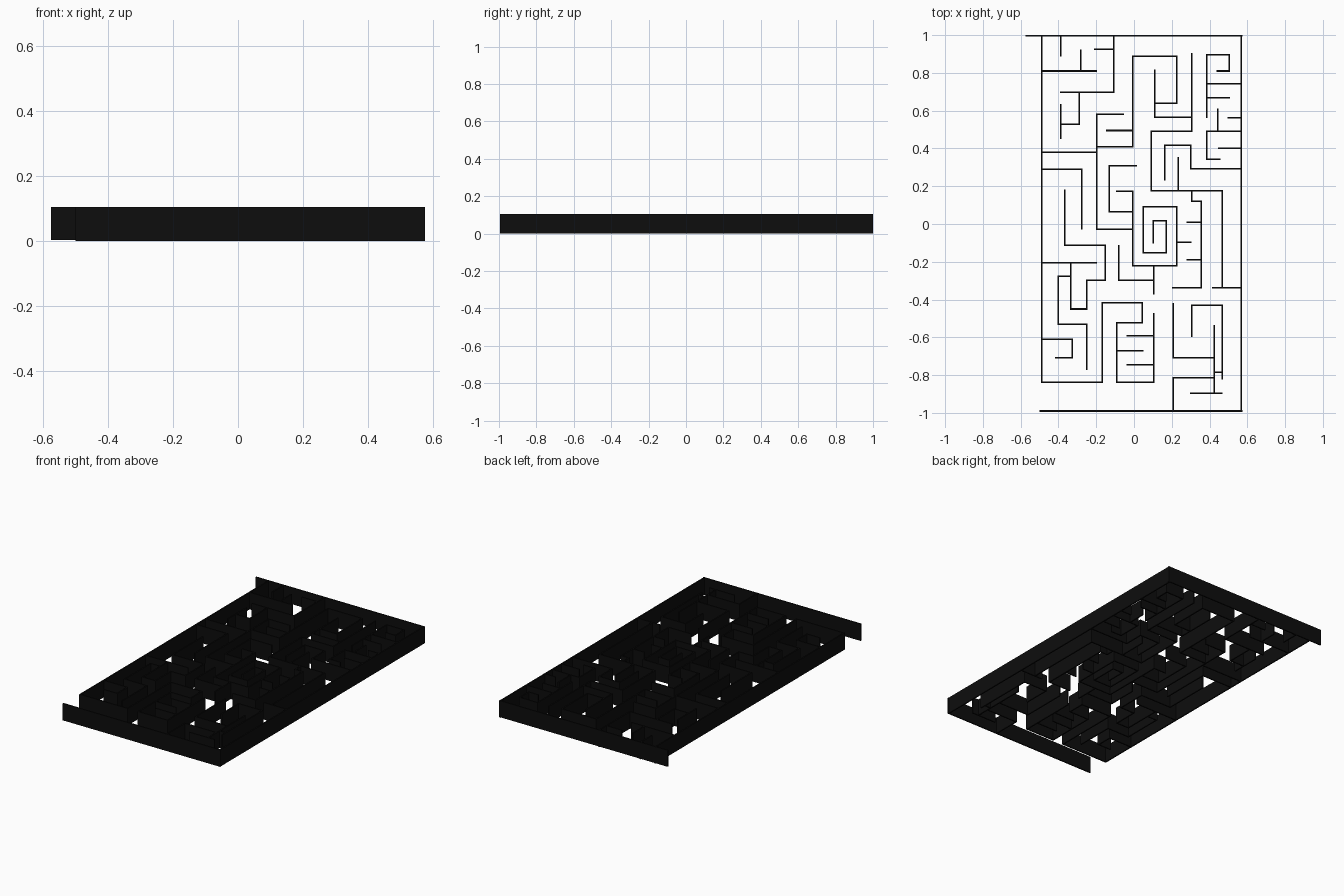
import bpy, bmesh
from mathutils import Matrix

T = 0.008      # wall thickness
H = 0.104      # wall height

black = bpy.data.materials.new("black_wall")
black.diffuse_color = (0.004, 0.004, 0.004, 1)


def add_box(bm, x0, x1, y0, y1, z0):
    m = Matrix.Translation(((x0 + x1) / 2, (y0 + y1) / 2, (z0 + H) / 2))
    m = m @ Matrix.Diagonal((x1 - x0, y1 - y0, H - z0, 1))
    bmesh.ops.create_cube(bm, size=1, matrix=m)


def walls(name, *paths, z0=0.0):
    """Each path: first direction, start x, start y, then alternating x / y targets."""
    bm = bmesh.new()
    for d, x, y, *targets in paths:
        for t in targets:
            nx, ny = (t, y) if d == "x" else (x, t)
            e = T / 2
            add_box(bm, min(x, nx) - e, max(x, nx) + e,
                    min(y, ny) - e, max(y, ny) + e, z0)
            x, y = nx, ny
            d = "y" if d == "x" else "x"
    mesh = bpy.data.meshes.new(name)
    bm.to_mesh(mesh)
    bm.free()
    mesh.materials.append(black)
    bpy.context.collection.objects.link(bpy.data.objects.new(name, mesh))


# Outer walls, with the overhanging ends
walls("back_border", ("x", -0.571, 0.996, 0.571), z0=0.003)
walls("right_border", ("y", 0.569, -0.99, 0.996))
walls("front_border", ("x", -0.496, -0.99, 0.571))
walls("left_border_and_front_loop",
      ("y", -0.489, 0.996, -0.838, -0.167, -0.416, 0.044, -0.524,
       -0.092, -0.838, 0.105, -0.475))

# Back left quarter
walls("back_left_walls",
      ("y", -0.387, 0.996, 0.89),
      ("y", -0.106, 0.996, 0.698, -0.389),
      ("x", -0.208, 0.926, -0.106),
      ("y", -0.283, 0.92, 0.81),
      ("x", -0.489, 0.81, -0.2),
      ("y", -0.289, 0.698, 0.527, -0.387),
      ("y", -0.387, 0.63, 0.455),
      ("x", -0.489, 0.38, -0.198),
      ("x", -0.057, 0.581, -0.198, -0.028, -0.007),
      ("x", -0.145, 0.495, -0.007))

# Back middle
walls("back_middle_walls",
      ("x", -0.198, 0.41, -0.007, 0.887, 0.226, 0.638, 0.11),
      ("y", 0.11, 0.813, 0.564, 0.305),
      ("y", 0.305, 0.9, 0.491, 0.091, 0.175, 0.466, -0.338),
      ("y", 0.163, 0.235, 0.416, 0.3, 0.292, 0.569),
      ("y", 0.234, 0.35, 0.175))

# Back right quarter
walls("back_right_walls",
      ("y", 0.385, 0.565, 0.897, 0.505, 0.81, 0.442),
      ("x", 0.385, 0.743, 0.569),
      ("x", 0.385, 0.668, 0.505),
      ("y", 0.443, 0.607, 0.491),
      ("x", 0.498, 0.562, 0.569),
      ("x", 0.569, 0.491, 0.385, 0.342, 0.455),
      ("x", 0.449, 0.402, 0.569))

# Middle left
walls("middle_left_walls",
      ("x", -0.489, 0.291, -0.277, -0.025),
      ("y", -0.367, 0.178, -0.112, -0.152, -0.298, -0.249, -0.45, -0.335, -0.205),
      ("x", -0.489, -0.205, -0.2),
      ("x", -0.335, -0.277, -0.402, -0.53, -0.249, -0.77))

# Centre spiral and its surroundings
walls("centre_spiral",
      ("x", 0.012, 0.309, -0.132, 0.064, -0.007),
      ("x", -0.09, 0.174, -0.007, -0.222, 0.226, 0.092, 0.049, -0.153,
       0.172, 0.017, 0.102, -0.1),
      ("y", 0.105, -0.222, -0.37),
      ("x", 0.105, -0.298, -0.081, -0.115))

# Middle right
walls("middle_right_walls",
      ("y", 0.305, 0.175, 0.121, 0.356, -0.338, 0.205),
      ("x", 0.282, 0.01, 0.356),
      ("x", 0.282, -0.19, 0.356),
      ("x", 0.226, -0.096, 0.3),
      ("x", 0.417, -0.338, 0.569))

# Front left and front comb
walls("front_left_walls",
      ("x", -0.489, -0.61, -0.328, -0.709, -0.413),
      ("x", -0.036, -0.591, 0.105),
      ("x", -0.092, -0.672, 0.046),
      ("x", -0.036, -0.746, 0.105))

# Front right
walls("front_right_walls",
      ("y", 0.208, -0.422, -0.709, 0.424),
      ("y", 0.424, -0.54, -0.897),
      ("x", 0.3, -0.897, 0.465),
      ("x", 0.424, -0.815, 0.208, -0.99),
      ("x", 0.424, -0.786, 0.467),
      ("y", 0.467, -0.818, -0.43, 0.305, -0.595))
